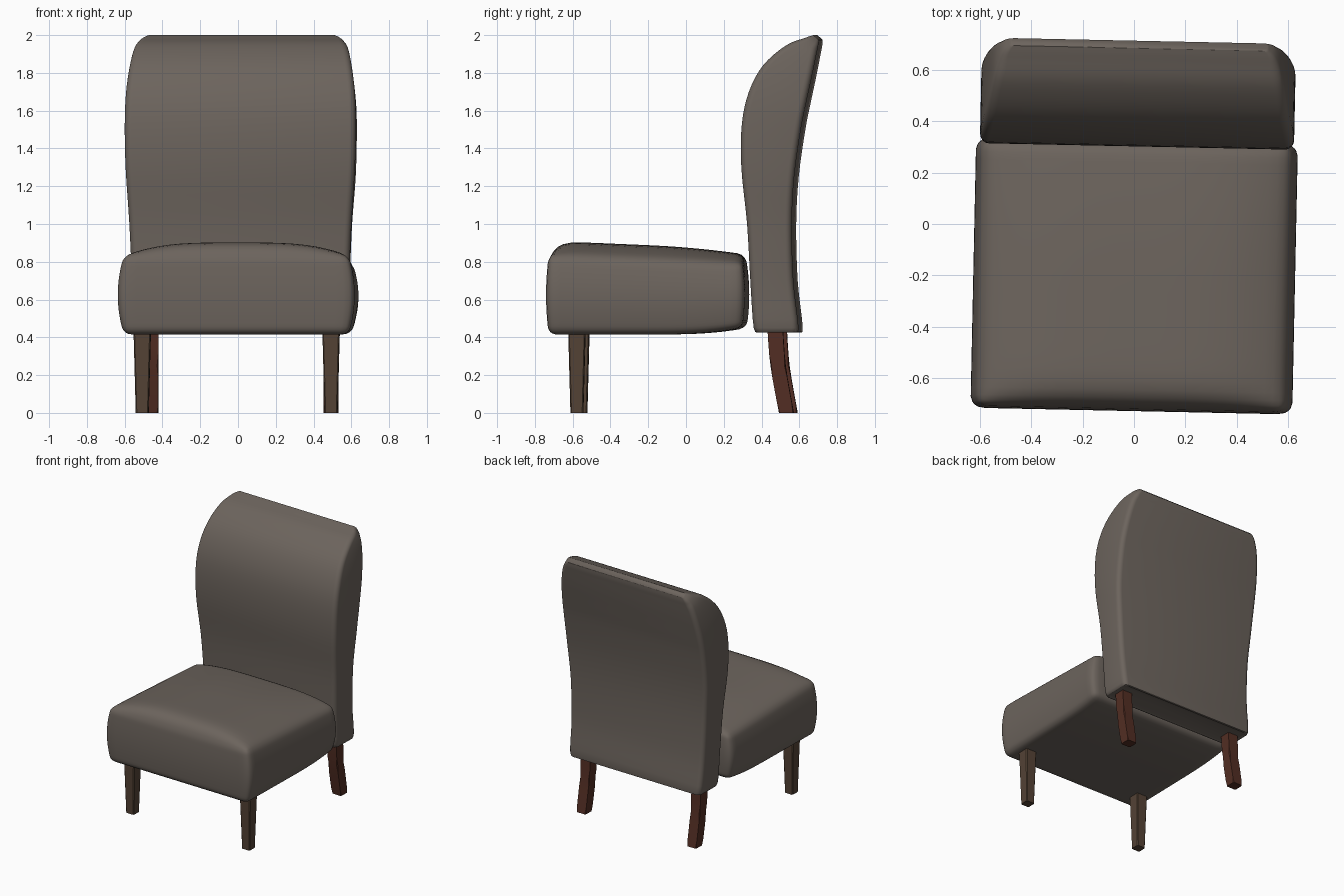
import bpy, bmesh, math
from mathutils import Vector

if "Cube" in bpy.data.objects:
    bpy.data.objects.remove(bpy.data.objects["Cube"], do_unlink=True)

TURN = -0.021  # the whole chair stands slightly turned


def material(name, rgb):
    m = bpy.data.materials.new(name)
    m.use_nodes = True
    m.diffuse_color = (*rgb, 1)
    bsdf = m.node_tree.nodes["Principled BSDF"]
    bsdf.inputs["Base Color"].default_value = (*rgb, 1)
    bsdf.inputs["Roughness"].default_value = 0.8
    return m


fabric = material("grey fabric", (0.15, 0.127, 0.109))
brown = material("brown wood", (0.09, 0.056, 0.036))
red = material("red brown wood", (0.085, 0.027, 0.017))


def finish(name, bm, mat, angle):
    bmesh.ops.recalc_face_normals(bm, faces=bm.faces)
    mesh = bpy.data.meshes.new(name)
    bm.to_mesh(mesh)
    bm.free()
    mesh.materials.append(mat)
    ob = bpy.data.objects.new(name, mesh)
    bpy.context.collection.objects.link(ob)
    ob.rotation_euler.z = TURN
    ob.location.x = 0.005
    bpy.ops.object.select_all(action="DESELECT")
    ob.select_set(True)
    bpy.context.view_layer.objects.active = ob
    bpy.ops.object.shade_smooth_by_angle(angle=math.radians(angle))
    return ob


def loft(rings):
    """Skin closed rings of equal length and cap both ends."""
    bm = bmesh.new()
    rows = [[bm.verts.new(p) for p in ring] for ring in rings]
    for a, b in zip(rows, rows[1:]):
        for i in range(len(a)):
            j = (i + 1) % len(a)
            bm.faces.new((a[i], a[j], b[j], b[i]))
    bm.faces.new(rows[0])
    bm.faces.new(rows[-1])
    return bm


def spline(keys, steps):
    """Smooth curve through key tuples of any length."""
    out = []
    for i in range(len(keys) - 1):
        p0, p1, p2, p3 = (keys[min(max(i + k, 0), len(keys) - 1)] for k in (-1, 0, 1, 2))
        for s in range(steps):
            t = s / steps
            out.append([b + t * ((c - a) + t * ((2*a - 5*b + 4*c - d) + t * (3*b - a - 3*c + d))) / 2
                        for a, b, c, d in zip(p0, p1, p2, p3)])
    return out + [list(keys[-1])]


def rounded_rect(hw, hd, r, n=5):
    pts = []
    for q, (sx, sy) in enumerate(((1, 1), (-1, 1), (-1, -1), (1, -1))):
        for k in range(n + 1):
            a = (q + k / n) * math.pi / 2
            pts.append((sx * (hw - r) + r * math.cos(a), sy * (hd - r) + r * math.sin(a)))
    return pts


# Backrest: sections given by front y, z, back y, z and half width
sections = spline([
    (.40, .43, .585, .43, .54),
    (.37, .45, .607, .45, .567),
    (.352, .7, .58, .7, .575),
    (.335, 1.0, .572, 1.0, .588),
    (.305, 1.3, .585, 1.25, .607),
    (.308, 1.53, .62, 1.5, .612),
    (.345, 1.7, .65, 1.65, .606),
    (.42, 1.84, .68, 1.79, .588),
    (.54, 1.945, .7, 1.89, .564),
    (.64, 1.985, .71, 1.94, .535),
    (.685, 2.0, .714, 1.975, .5),
], 4)
rings = []
for fy, fz, by, bz, hw in sections:
    front, back = Vector((0, fy, fz)), Vector((0, by, bz))
    mid, half = (front + back) / 2, (back - front) / 2
    d = half.length
    rings.append([mid + half * (y / d) + Vector((x, 0, 0))
                  for x, y in rounded_rect(hw, d, min(0.035, d * 0.6))])
finish("backrest", loft(rings), fabric, 50)

# Seat: rounded block with a crowned top and bulging sides
bm = bmesh.new()
bmesh.ops.create_cube(bm, size=2)
bmesh.ops.subdivide_edges(bm, edges=bm.edges[:], cuts=23, use_grid_fill=True)
half, radius = Vector((.595, .512, .21)), .04


def ease(c):
    """Crowd the grid lines toward the rounded edges."""
    return math.sin(c * math.pi / 2)


for v in bm.verts:
    p = Vector([ease(c) * h for c, h in zip(v.co, half)])
    core = Vector([max(-(h - radius), min(h - radius, c)) for c, h in zip(p, half)])
    if (p - core).length > 0:
        p = core + (p - core).normalized() * radius
    u, w, t = (c / h for c, h in zip(p, half))
    up = (t + 1) / 2
    crown = .075 * (1 - abs(u) ** 3.5) * (1 - max(0, -w) ** 12) * (1 - .35 * max(0, w) ** 2)
    p.z += up * (crown - .022 * (w + 1)) + (1 - up) * .035 * max(0, w) ** 3
    p.x += math.copysign(.032, u) * (1 - t * t) * abs(u) ** 6
    p.y += math.copysign(.014, w) * (1 - t * t) * abs(w) ** 6 - .203
    p.z += .625
    v.co = p
finish("seat", bm, fabric, 60)


def leg(name, mat, x, path):
    """Square leg through (y, z, half width) points."""
    rings = [[(x + sx * h, y + sy * h, z) for sx, sy in ((1, 1), (-1, 1), (-1, -1), (1, -1))]
             for y, z, h in path]
    bm = loft(rings)
    rails = [e for e in bm.edges if abs(e.verts[0].co.z - e.verts[1].co.z) > 0.01]
    bmesh.ops.bevel(bm, geom=rails, offset=0.006, segments=1, affect="EDGES")
    finish(name, bm, mat, 30)


# Tapered front legs and swept rear legs
rear_path = spline([(.482, .46, .041), (.498, .25, .04), (.542, 0, .039)], 4)
for side, s in (("left", 1), ("right", -1)):
    leg("front_leg_" + side, brown, s * .5, [(-.567, .45, .046), (-.567, 0, .034)])
    leg("rear_leg_" + side, red, s * .477, rear_path)
